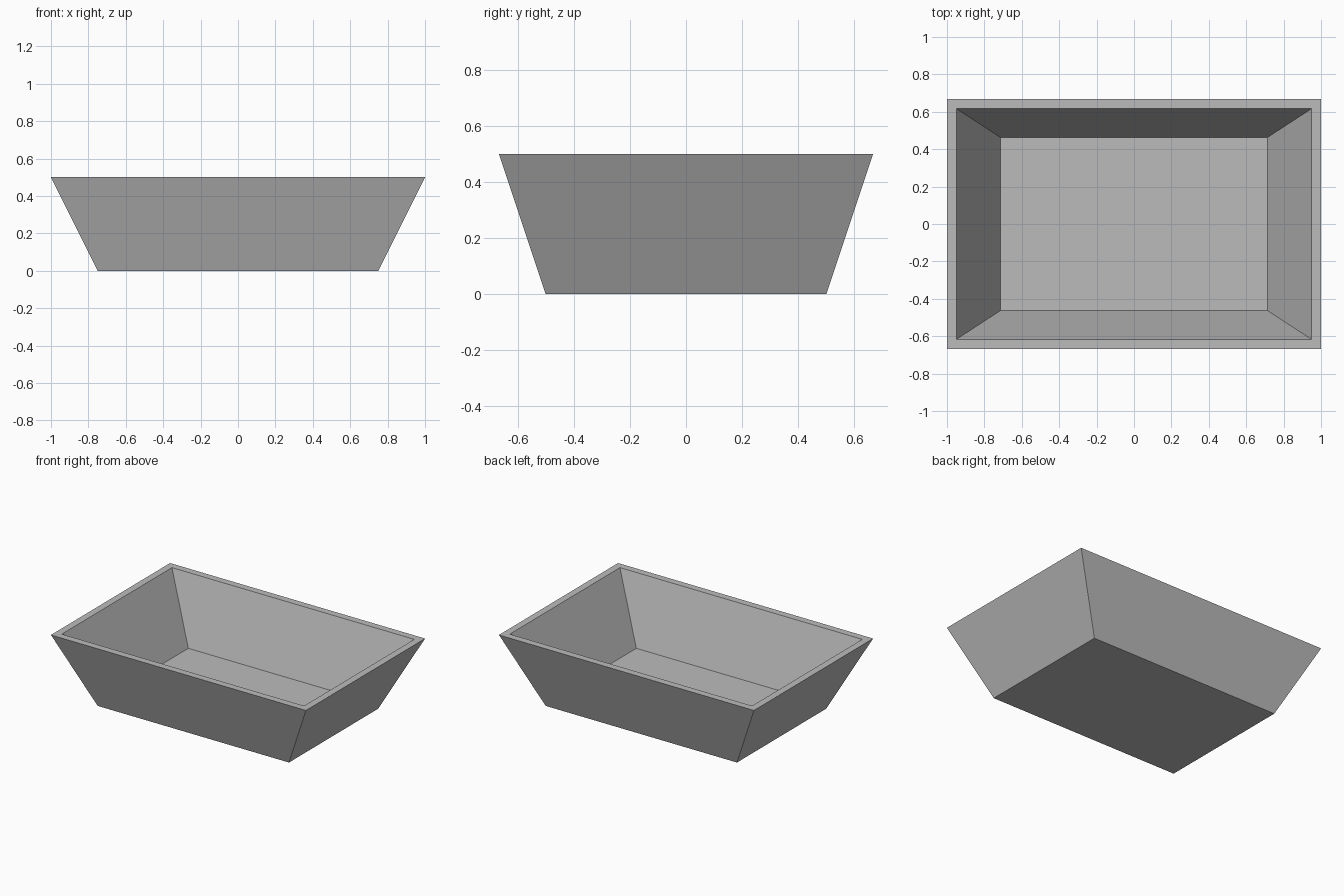
import bpy
import bmesh

cube = bpy.data.objects.get("Cube")
if cube:
    bpy.data.objects.remove(cube, do_unlink=True)

grey = bpy.data.materials.new("plain grey")
grey.use_nodes = True
colour = (0.5, 0.5, 0.5, 1)
grey.diffuse_color = colour
grey.node_tree.nodes["Principled BSDF"].inputs["Base Color"].default_value = colour

bm = bmesh.new()


def ring(half_x, half_y, z):
    """Four corners of a level rectangle, counter-clockwise from above."""
    return [bm.verts.new((sx * half_x, sy * half_y, z))
            for sx, sy in ((-1, -1), (1, -1), (1, 1), (-1, 1))]


# Rings run from the underside, up the outside, over the rim and down to the floor
rings = [ring(0.75, 0.5, 0), ring(1, 0.667, 0.5),
         ring(0.95, 0.617, 0.5), ring(0.714, 0.463, 0.05)]
for low, high in zip(rings, rings[1:]):
    for i in range(4):
        j = (i + 1) % 4
        bm.faces.new((low[i], low[j], high[j], high[i]))

# Underside and inner floor
bm.faces.new(rings[0][::-1])
bm.faces.new(rings[-1])
bmesh.ops.recalc_face_normals(bm, faces=bm.faces)

mesh = bpy.data.meshes.new("tapered_tray")
bm.to_mesh(mesh)
bm.free()
mesh.materials.append(grey)
tray = bpy.data.objects.new("tapered_tray", mesh)
bpy.context.collection.objects.link(tray)
